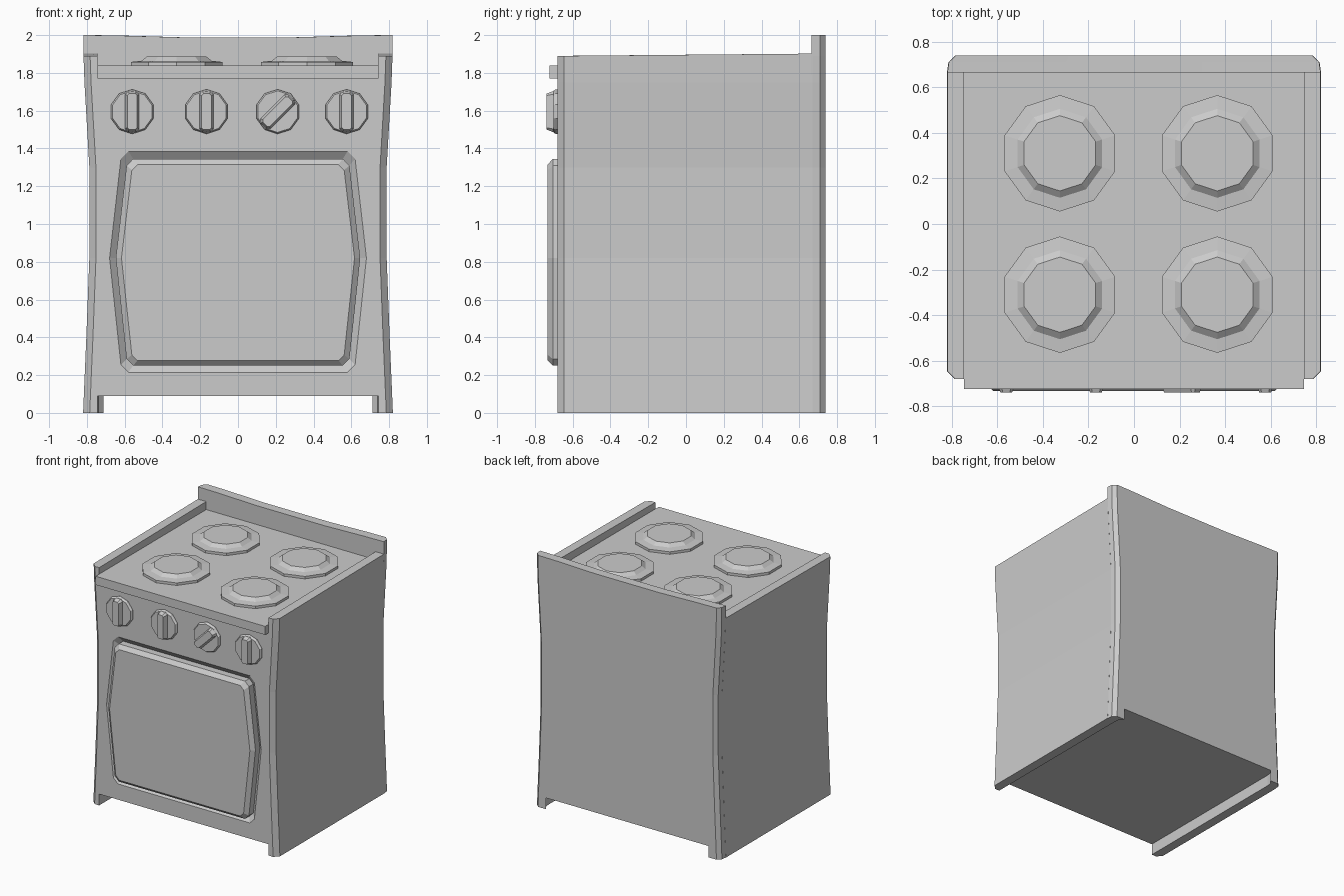
import bpy, bmesh
from math import sin, cos, pi, radians

if "Cube" in bpy.data.objects:
    bpy.data.objects.remove(bpy.data.objects["Cube"])


def loft(name, rings):
    """Skin equal-length point rings and cap both ends."""
    bm = bmesh.new()
    vs = [[bm.verts.new(p) for p in r] for r in rings]
    n = len(rings[0])
    for a, b in zip(vs, vs[1:]):
        for i in range(n):
            j = (i + 1) % n
            bm.faces.new((a[i], a[j], b[j], b[i]))
    bm.faces.new(vs[0])
    bm.faces.new(vs[-1])
    bmesh.ops.recalc_face_normals(bm, faces=bm.faces)
    me = bpy.data.meshes.new(name)
    bm.to_mesh(me)
    bm.free()
    ob = bpy.data.objects.new(name, me)
    bpy.context.collection.objects.link(ob)
    return ob


def box(name, x, y0, y1, z0, z1):
    ring = lambda z: [(-x, y0, z), (x, y0, z), (x, y1, z), (-x, y1, z)]
    return loft(name, [ring(z0), ring(z1)])


def at_y(pts, y):
    return [(x, y, z) for x, z in pts]


MID = 0.82


def door_outline(wm, wt, z0, z1, c):
    """Barrel-sided outline with clipped corners."""
    right = [(wt - c, z0), (wt, z0 + c), (wm, MID), (wt, z1 - c), (wt - c, z1)]
    return right + [(-x, z) for x, z in reversed(right)]


# Body core with the recess around the door
W, BOT, FRONT = 0.745, 0.09, -0.68
half = [(W, BOT), (W, 0.29), (W, MID), (W, 1.31), (W, 1.78)]
rect = half + [(-x, z) for x, z in reversed(half)]
recess = door_outline(0.68, 0.62, 0.215, 1.385, 0.04)
door = door_outline(0.647, 0.59, 0.25, 1.345, 0.035)
door_face = door_outline(0.617, 0.562, 0.277, 1.315, 0.03)
loft("body_core", [at_y(rect, 0.67), at_y(rect, FRONT),
                   at_y(recess, FRONT), at_y(door, -0.65)])

# Oven door
loft("oven_door", [at_y(door, -0.645), at_y(door, -0.705), at_y(door_face, -0.732)])

# Side panels: slightly pinched, forming feet below and rails above
WIDTHS = [(0, 0.82), (0.12, 0.815), (0.4, 0.803), (0.82, 0.787),
          (1.3, 0.787), (1.75, 0.813), (1.89, 0.818)]
for s, side in ((1, "right"), (-1, "left")):
    rings = []
    for z, w in WIDTHS:
        zb = z + (0.012 if z == 1.89 else 0)
        rings.append([(s * W, FRONT, z), (s * (w - 0.035), FRONT, z),
                      (s * w, -0.645, z), (s * w, 0.67, zb), (s * W, 0.67, zb)])
    loft(side + "_side_panel", rings)

# Back panel with corner feet, a dipped top edge and softened corners
edge = [(0.37, BOT), (W, BOT), (W, 0)] + [(w, z) for z, w in WIDTHS] + \
       [(0.818, 2.0), (0.65, 1.998), (0.3, 1.988)]
outline = edge + [(-x, z) for x, z in reversed(edge)]
loft("back_panel", [at_y(outline, 0.665),
                    at_y([(x * 0.992, z) for x, z in outline], 0.71),
                    at_y([(x * 0.957, z) for x, z in outline], 0.738)])

# Cooktop with overhanging front lip
box("cooktop", W, -0.723, 0.67, 1.77, 1.838)


def decagon(r):
    return [(r * sin(2 * pi * i / 10), r * cos(2 * pi * i / 10)) for i in range(10)]


# Burners
for row, by in (("front", -0.31), ("back", 0.31)):
    for col, bx in (("left", -0.325), ("right", 0.365)):
        prof = [(0.255, 1.83), (0.255, 1.858), (0.195, 1.864), (0.165, 1.887)]
        loft(f"{row}_{col}_burner",
             [[(bx + x, by + y, z) for x, y in decagon(r)] for r, z in prof])


def handle(w, h, c, ang):
    q = [(w, -h + c), (w, h - c), (w - c, h), (c - w, h),
         (-w, h - c), (-w, c - h), (c - w, -h), (w - c, -h)]
    return [(x * cos(ang) + z * sin(ang), z * cos(ang) - x * sin(ang)) for x, z in q]


# Control knobs: dial plus grip bar
for i, (kx, deg) in enumerate(((-0.56, 0), (-0.167, 0), (0.21, 45), (0.575, 0)), 1):
    a = radians(deg)
    place = lambda pts, y: [(kx + x, y, 1.595 + z) for x, z in pts]
    loft(f"knob_dial_{i}", [place(decagon(0.118), -0.67), place(decagon(0.118), -0.69),
                            place(decagon(0.11), -0.702)])
    loft(f"knob_grip_{i}", [place(handle(0.037, 0.107, 0.016, a), -0.69),
                            place(handle(0.037, 0.107, 0.016, a), -0.708),
                            place(handle(0.026, 0.095, 0.01, a), -0.738)])
